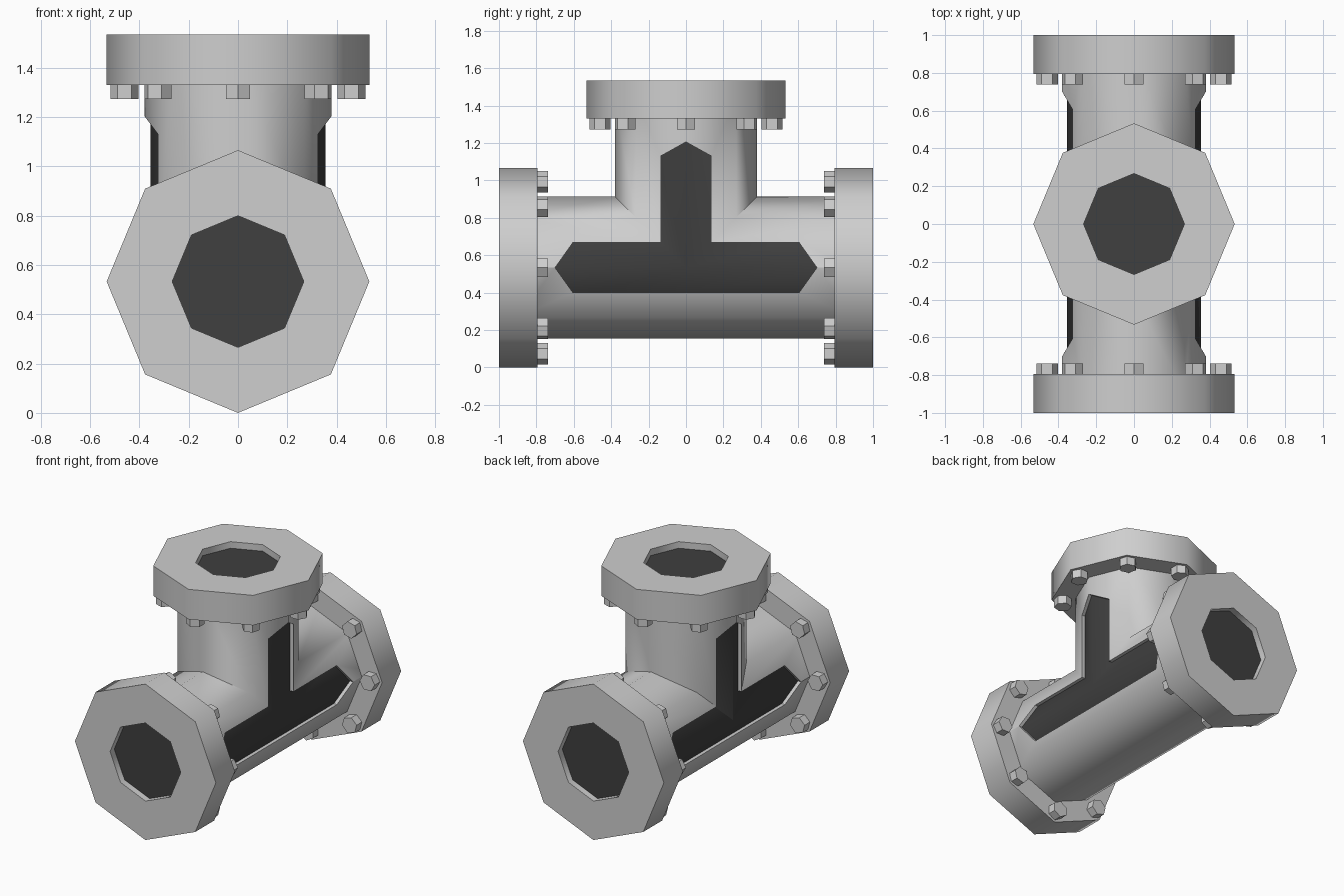
import bpy, bmesh, math
from mathutils import Matrix, Vector

if "Cube" in bpy.data.objects:
    bpy.data.objects.remove(bpy.data.objects["Cube"])

AXIS = 0.533          # height of the main pipe's centre line
TOP = 1.535           # top of the branch flange
CENTRE = Vector((0, 0, AXIS))


def material(name, value):
    mat = bpy.data.materials.new(name)
    mat.use_nodes = True
    colour = (value, value, value, 1)
    mat.diffuse_color = colour
    mat.node_tree.nodes["Principled BSDF"].inputs["Base Color"].default_value = colour
    return mat


grey = material("light grey metal", 0.62)
dark = material("dark grey core", 0.05)


def finish(name, bm, mat):
    bmesh.ops.recalc_face_normals(bm, faces=bm.faces)
    mesh = bpy.data.meshes.new(name)
    bm.to_mesh(mesh)
    bm.free()
    mesh.materials.append(mat)
    obj = bpy.data.objects.new(name, mesh)
    bpy.context.collection.objects.link(obj)
    return obj


def smooth(obj):
    bpy.ops.object.select_all(action="DESELECT")
    obj.select_set(True)
    bpy.context.view_layer.objects.active = obj
    bpy.ops.object.shade_smooth_by_angle(angle=math.radians(50))


def ring(bm, radius, z, sides=8):
    return [bm.verts.new((radius * math.cos(i * math.tau / sides),
                          radius * math.sin(i * math.tau / sides), z))
            for i in range(sides)]


def bridge(bm, a, b):
    for i in range(len(a)):
        j = (i + 1) % len(a)
        bm.faces.new((a[i], a[j], b[j], b[i]))


def prism(name, radius, low, high, mat, matrix):
    bm = bmesh.new()
    a, b = ring(bm, radius, low), ring(bm, radius, high)
    bridge(bm, a, b)
    bm.faces.new(a)
    bm.faces.new(b)
    bm.transform(matrix)
    return finish(name, bm, mat)


def boolean(obj, other, operation):
    mod = obj.modifiers.new(operation.lower(), "BOOLEAN")
    mod.operation, mod.object, mod.solver = operation, other, "EXACT"
    bpy.ops.object.select_all(action="DESELECT")
    bpy.context.view_layer.objects.active = obj
    obj.select_set(True)
    bpy.ops.object.modifier_apply(modifier=mod.name)
    bpy.data.objects.remove(other)


UP = Matrix.Translation(CENTRE)
BACK = UP @ Matrix.Rotation(-math.pi / 2, 4, "X")
FRONT = UP @ Matrix.Rotation(math.pi / 2, 4, "X")


def tee(name, radius, run, rise, mat):
    obj = prism(name, radius, -run, run, mat, BACK)
    boolean(obj, prism("branch", radius, 0, rise - AXIS, mat, UP), "UNION")
    return obj


# Outer tee and the dark core inside it
body = tee("pipe_body", 0.38, 0.9, TOP - 0.1, grey)
core = tee("inner_core", 0.356, 0.955, TOP - 0.045, dark)

# T-shaped window with pointed ends, cut through both sides
half = [(0, 1.205), (0.135, 1.13), (0.135, 0.667), (0.605, 0.667),
        (0.70, AXIS), (0.605, 0.40)]
outline = half + [(-y, z) for y, z in reversed(half[1:])]
bm = bmesh.new()
face = bm.faces.new([bm.verts.new((-1, y, z)) for y, z in outline])
extruded = bmesh.ops.extrude_face_region(bm, geom=[face])["geom"]
bmesh.ops.translate(bm, vec=(2, 0, 0),
                    verts=[v for v in extruded if isinstance(v, bmesh.types.BMVert)])
boolean(body, finish("window_cutter", bm, grey), "DIFFERENCE")
smooth(body)
smooth(core)


# Bored octagonal flange with a circle of hexagonal bolts on its inner side
def flange(name, matrix, end):
    inner = end - 0.205
    bm = bmesh.new()
    rings = [ring(bm, r, z) for r, z in
             ((0.267, inner), (0.533, inner), (0.533, end), (0.267, end))]
    for i in range(4):
        bridge(bm, rings[i], rings[(i + 1) % 4])
    bm.transform(matrix)
    smooth(finish(name + "_flange", bm, grey))

    bm = bmesh.new()
    for i in range(8):
        a, b = ring(bm, 0.057, inner - 0.057, 6), ring(bm, 0.057, inner + 0.01, 6)
        bridge(bm, a, b)
        bm.faces.new(a)
        bm.faces.new(b)
        place = Matrix.Rotation(i * math.tau / 8, 4, "Z") @ Matrix.Translation((0.46, 0, 0))
        bmesh.ops.transform(bm, matrix=place, verts=a + b)
    bm.transform(matrix)
    finish(name + "_bolts", bm, grey)


flange("front", FRONT, 1.0)
flange("back", BACK, 1.0)
flange("top", UP, TOP - AXIS)
